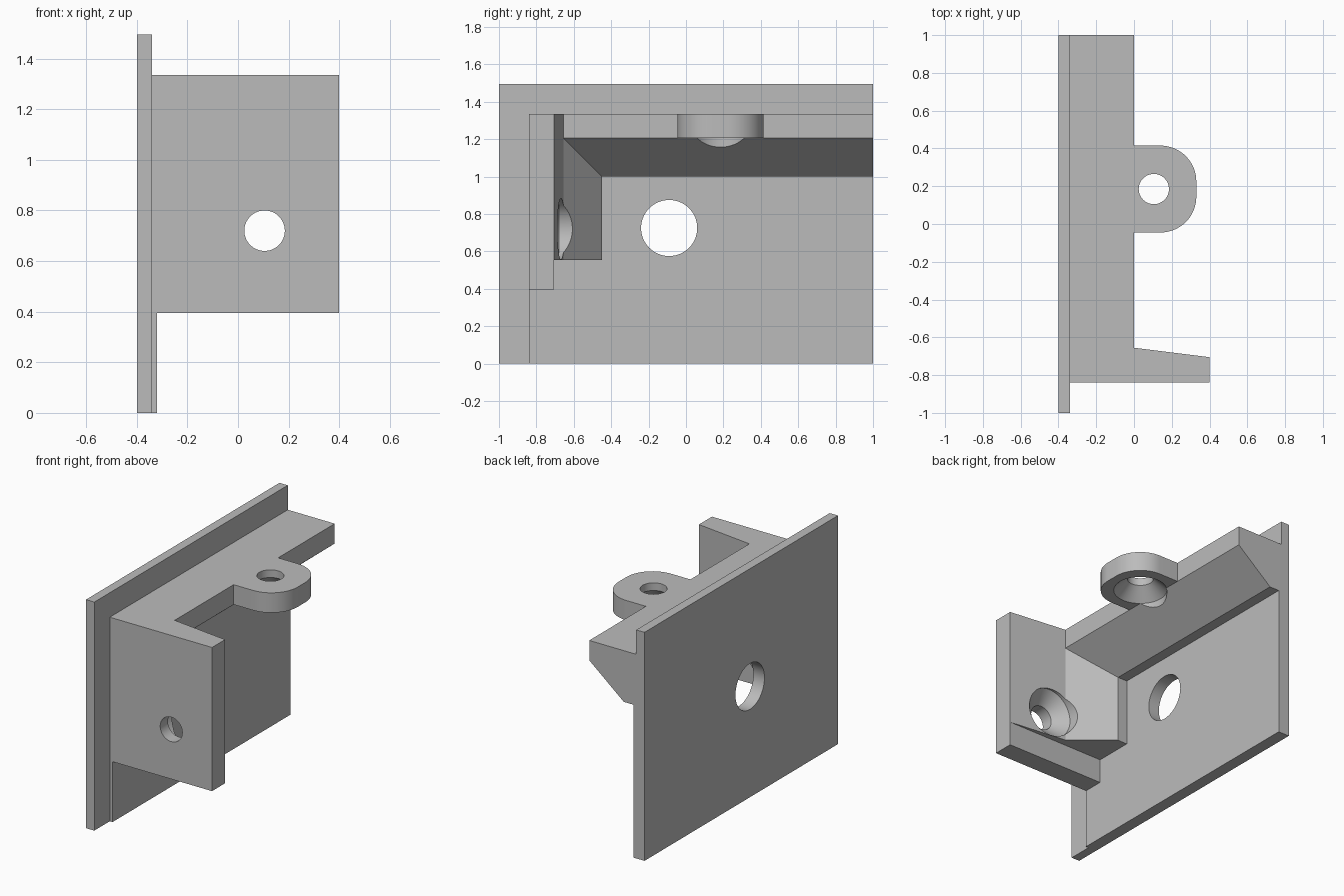
import bpy, bmesh, math
from mathutils import Matrix, Vector

cube = bpy.data.objects.get("Cube")
if cube:
    bpy.data.objects.remove(cube, do_unlink=True)

grey = bpy.data.materials.new("light_grey")
grey.use_nodes = True
colour = (0.5, 0.5, 0.5, 1)
grey.diffuse_color = colour
grey.node_tree.nodes["Principled BSDF"].inputs["Base Color"].default_value = colour


def finish(name, bm):
    bmesh.ops.recalc_face_normals(bm, faces=bm.faces)
    mesh = bpy.data.meshes.new(name)
    bm.to_mesh(mesh)
    bm.free()
    mesh.materials.append(grey)
    obj = bpy.data.objects.new(name, mesh)
    bpy.context.collection.objects.link(obj)
    return obj


def prism(name, outline, axis, lo, hi):
    """Extrude a 2D outline, (x, z) along y or (x, y) along z."""
    bm = bmesh.new()
    place = (lambda a, b: (a, lo, b)) if axis == "y" else (lambda a, b: (a, b, lo))
    face = bm.faces.new([bm.verts.new(place(a, b)) for a, b in outline])
    moved = bmesh.ops.extrude_face_region(bm, geom=[face])["geom"]
    step = Vector((0, hi - lo, 0) if axis == "y" else (0, 0, hi - lo))
    bmesh.ops.translate(bm, vec=step, verts=[v for v in moved if isinstance(v, bmesh.types.BMVert)])
    return finish(name, bm)


def rect(a0, a1, b0, b1):
    return [(a0, b0), (a1, b0), (a1, b1), (a0, b1)]


def spun_cutter(name, profile, centre, direction, segments=64):
    """Solid of revolution from (radius, distance) rings along a direction."""
    bm = bmesh.new()
    turn = Vector(direction).to_track_quat("Z", "Y").to_matrix().to_4x4()
    matrix = Matrix.Translation(centre) @ turn
    rings = []
    for radius, dist in profile:
        angles = [math.tau * i / segments for i in range(segments)]
        rings.append([bm.verts.new(matrix @ Vector((radius * math.cos(t), radius * math.sin(t), dist)))
                      for t in angles])
    for low, high in zip(rings, rings[1:]):
        for i in range(segments):
            j = (i + 1) % segments
            bm.faces.new((low[i], low[j], high[j], high[i]))
    bm.faces.new(rings[0])
    bm.faces.new(rings[-1])
    return finish(name, bm)


def combine(target, tool, operation):
    mod = target.modifiers.new("combine", "BOOLEAN")
    mod.operation, mod.solver, mod.object = operation, "EXACT", tool
    bpy.context.view_layer.objects.active = target
    bpy.ops.object.modifier_apply(modifier=mod.name)
    bpy.data.objects.remove(tool, do_unlink=True)


# Mounting plate with the raised pad on its inner face
bracket = prism("angle_bracket", rect(-0.40, -0.34, 0, 1.495), "y", -1, 1)
pad = prism("pad", rect(-0.37, -0.32, 0, 1.335), "y", -0.84, 1)

# Top flange with a sloping underside
flange = prism("top_flange", [(-0.37, 1.335), (0, 1.335), (0, 1.205), (-0.25, 1.0), (-0.37, 1.0)],
               "y", -0.84, 1)

# Front wall, plain at the foot and tapered with a corner gusset above
wall = prism("front_wall", rect(-0.37, 0.40, -0.84, -0.705), "z", 0.395, 1.335)
gusset = prism("wall_gusset", [(-0.37, -0.84), (0.40, -0.84), (0.40, -0.705), (0, -0.655),
                               (-0.25, -0.45), (-0.37, -0.45)], "z", 0.555, 1.335)

# Rounded lug on the flange edge
radius, lug_y, half, tip = 0.19, 0.185, 0.23, 0.33
lug_outline = [(-0.1, lug_y - half)]
for side, start in ((-1, -90), (1, 0)):
    for i in range(17):
        t = math.radians(start + 90 * i / 16)
        lug_outline.append((tip - radius + radius * math.cos(t),
                            lug_y + side * (half - radius) + radius * math.sin(t)))
lug_outline.append((-0.1, lug_y + half))
lug = prism("lug", lug_outline, "z", 1.205, 1.335)

for part in (pad, flange, wall, gusset, lug):
    combine(bracket, part, "UNION")

# Plate hole, and countersunk holes opening towards the inner corner
sink = [(0.08, -0.3), (0.08, -0.08), (0.163, 0), (0.163, 0.2)]
combine(bracket, spun_cutter("plate_hole", [(0.15, -0.1), (0.15, 0.1)], (-0.36, -0.09, 0.725), (1, 0, 0)),
        "DIFFERENCE")
combine(bracket, spun_cutter("wall_hole", sink, (0.105, -0.68, 0.72), (0, 1, 0)), "DIFFERENCE")
combine(bracket, spun_cutter("lug_hole", sink, (0.105, lug_y, 1.205), (0, 0, -1)), "DIFFERENCE")

# Merge coplanar leftovers and shade the curves
bm = bmesh.new()
bm.from_mesh(bracket.data)
bmesh.ops.remove_doubles(bm, verts=bm.verts, dist=0.0001)
bmesh.ops.dissolve_limit(bm, angle_limit=math.radians(0.5), verts=bm.verts, edges=bm.edges)
bm.to_mesh(bracket.data)
bm.free()
bpy.ops.object.select_all(action="DESELECT")
bracket.select_set(True)
bpy.context.view_layer.objects.active = bracket
bpy.ops.object.shade_smooth_by_angle(angle=math.radians(25))
